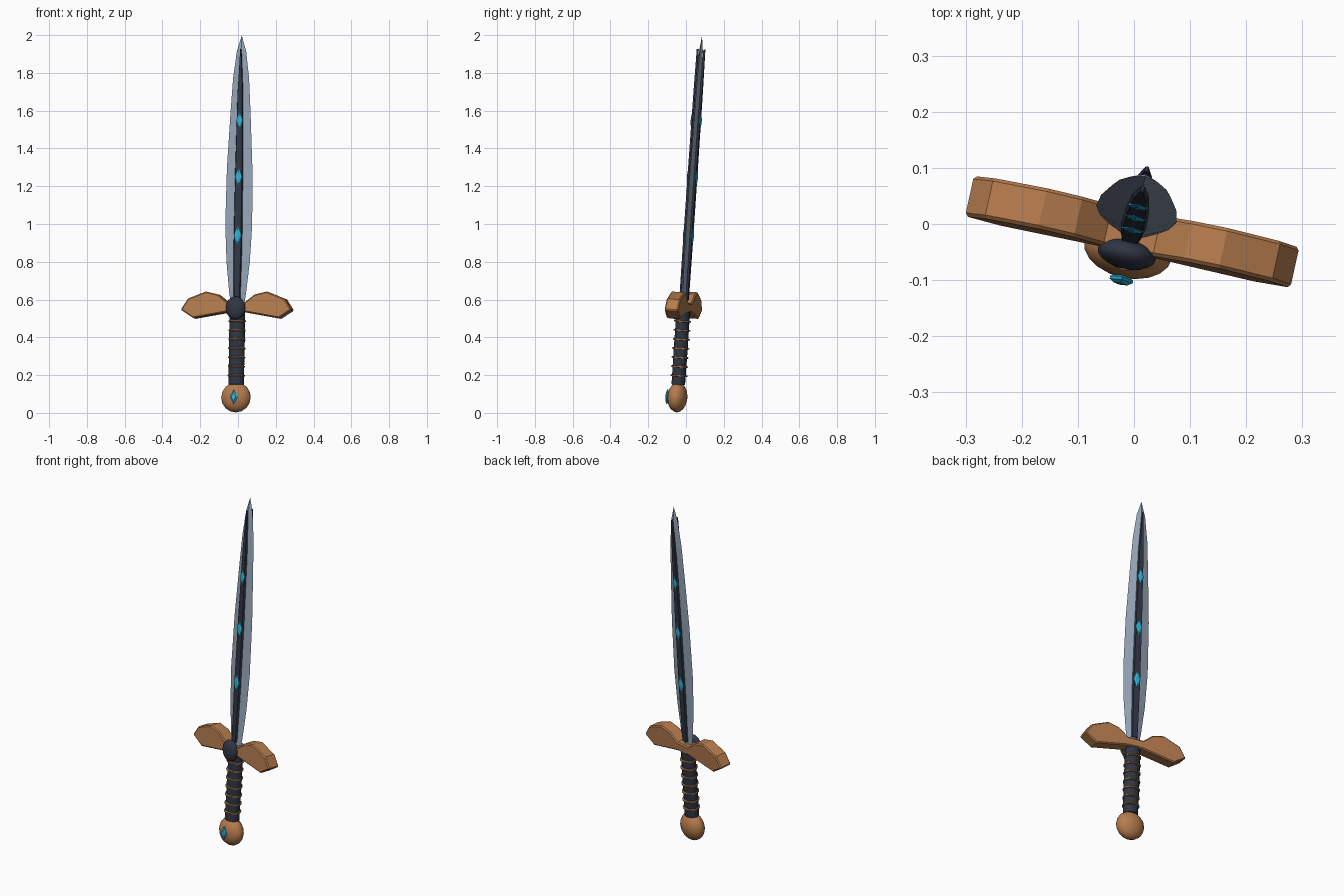
import bpy, bmesh, math
from mathutils import Matrix, Vector

if "Cube" in bpy.data.objects:
    bpy.data.objects.remove(bpy.data.objects["Cube"])

# Sword frame: leans back slightly and is turned about its own length
Z = Vector((0.016, 0.068, 1.0)).normalized()
turn = math.radians(12.4)
X = Vector((math.cos(turn), -math.sin(turn), 0))
X = (X - Z * X.dot(Z)).normalized()
Y = Z.cross(X)
FRAME = Matrix.Translation((-0.012, -0.051, 0)) @ Matrix((X, Y, Z)).transposed().to_4x4()


def material(name, rgb):
    m = bpy.data.materials.new(name)
    m.diffuse_color = (*rgb, 1)
    m.use_nodes = True
    m.node_tree.nodes["Principled BSDF"].inputs["Base Color"].default_value = m.diffuse_color
    return m


BRONZE = material("warm bronze", (0.46, 0.20, 0.075))
STEEL = material("blue grey steel", (0.30, 0.38, 0.48))
DARK = material("dark slate", (0.029, 0.036, 0.056))
GEM = material("cyan gem", (0.026, 0.46, 0.70))


def finish(bm, name, mat, smooth=None):
    bmesh.ops.recalc_face_normals(bm, faces=bm.faces)
    mesh = bpy.data.meshes.new(name)
    bm.to_mesh(mesh)
    bm.free()
    mesh.materials.append(mat)
    ob = bpy.data.objects.new(name, mesh)
    bpy.context.collection.objects.link(ob)
    ob.matrix_world = FRAME
    if smooth:
        bpy.ops.object.select_all(action='DESELECT')
        ob.select_set(True)
        bpy.context.view_layer.objects.active = ob
        bpy.ops.object.shade_smooth_by_angle(angle=math.radians(smooth))
    return ob


def loft(name, sections, mat, smooth=None):
    """Skin closed loops of points, capping both ends."""
    bm = bmesh.new()
    loops = [[bm.verts.new(p) for p in s] for s in sections]
    n = len(loops[0])
    for a, b in zip(loops, loops[1:]):
        for i in range(n):
            j = (i + 1) % n
            bm.faces.new((a[i], a[j], b[j], b[i]))
    bm.faces.new(loops[0])
    bm.faces.new(loops[-1])
    bmesh.ops.remove_doubles(bm, verts=bm.verts, dist=0.0002)
    return finish(bm, name, mat, smooth)


def ellipsoid(name, centre, radii, mat):
    bm = bmesh.new()
    bmesh.ops.create_uvsphere(bm, u_segments=16, v_segments=10, radius=1)
    bm.transform(Matrix.Translation(centre) @ Matrix.Diagonal((*radii, 1))
                 @ Matrix.Rotation(math.pi / 2, 4, 'X'))
    return finish(bm, name, mat, 40)


def ring(rx, ry, z, n=16):
    return [(rx * math.cos(t), ry * math.sin(t), z)
            for t in (2 * math.pi * i / n for i in range(n))]


def gem(name, y, z, w, h, d):
    """Flattened diamond bipyramid with a small flat face on both sides."""
    bm = bmesh.new()
    rim = [(w, 0), (0, h), (-w, 0), (0, -h)]
    bm.free()
    return loft(name, [[(x * s, y + o, z + q * s) for x, q in rim]
                       for s, o in ((0.6, -d), (1, -d * 0.3), (1, d * 0.3), (0.6, d))], GEM)


# Pommel with its front gem
ellipsoid("pommel", (0, 0, 0.0825), (0.08, 0.051, 0.08), BRONZE)
gem("pommel_gem", -0.055, 0.082, 0.021, 0.039, 0.008)

# Grip and its wire rings
loft("grip", [ring(0.041, 0.036, 0.15), ring(0.043, 0.037, 0.35), ring(0.041, 0.036, 0.56)], DARK, 40)
for k in range(7):
    z = 0.198 + 0.048 * k
    loft(f"grip_ring_{k + 1}", [ring(0.039, 0.036, z - 0.005), ring(0.0465, 0.046, z - 0.003),
                               ring(0.0465, 0.046, z + 0.003), ring(0.039, 0.036, z + 0.005)], BRONZE, 40)

# Crossguard: mirrored outline extruded through its depth
half = [(0.045, 0.584), (0.10, 0.627), (0.165, 0.642), (0.262, 0.604),
        (0.300, 0.545), (0.232, 0.501), (0.045, 0.534)]
outline = half + [(-x, z) for x, z in reversed(half)]
guard = loft("crossguard", [[(x, y, z) for x, z in outline] for y in (-0.037, 0.037)], BRONZE)
bev = guard.modifiers.new("soft edges", 'BEVEL')
bev.width = 0.006
bev.segments = 1
bev.limit_method = 'ANGLE'
bev.angle_limit = math.radians(60)

# Oval boss on the guard front
ellipsoid("guard_boss", (-0.001, -0.041, 0.554), (0.053, 0.027, 0.062), DARK)

# Blade: diamond cross-section
profile = [(0.56, 0.034, 0.018), (0.64, 0.046, 0.019), (0.80, 0.063, 0.019), (1.00, 0.073, 0.019),
           (1.30, 0.069, 0.018), (1.60, 0.054, 0.017), (1.78, 0.043, 0.015),
           (1.92, 0.025, 0.010), (2.003, 0.0, 0.0)]
loft("blade", [[(w, 0, z), (0, t, z), (-w, 0, z), (0, -t, z)] for z, w, t in profile], STEEL)

# Dark inlay strips and gems on both faces of the blade
strip = [(0.60, 0.018), (0.90, 0.023), (1.30, 0.021), (1.70, 0.015), (1.93, 0.003)]
for side, label in ((-1, "front"), (1, "back")):
    loft(f"{label}_inlay", [[(w, side * 0.013, z), (w * 0.8, side * 0.023, z),
                             (-w * 0.8, side * 0.023, z), (-w, side * 0.013, z)]
                            for z, w in strip], DARK)
    for k, z in enumerate((0.94, 1.25, 1.55)):
        gem(f"{label}_blade_gem_{k + 1}", side * 0.023, z, 0.020 - 0.001 * k,
            0.050 - 0.003 * k, 0.005)
